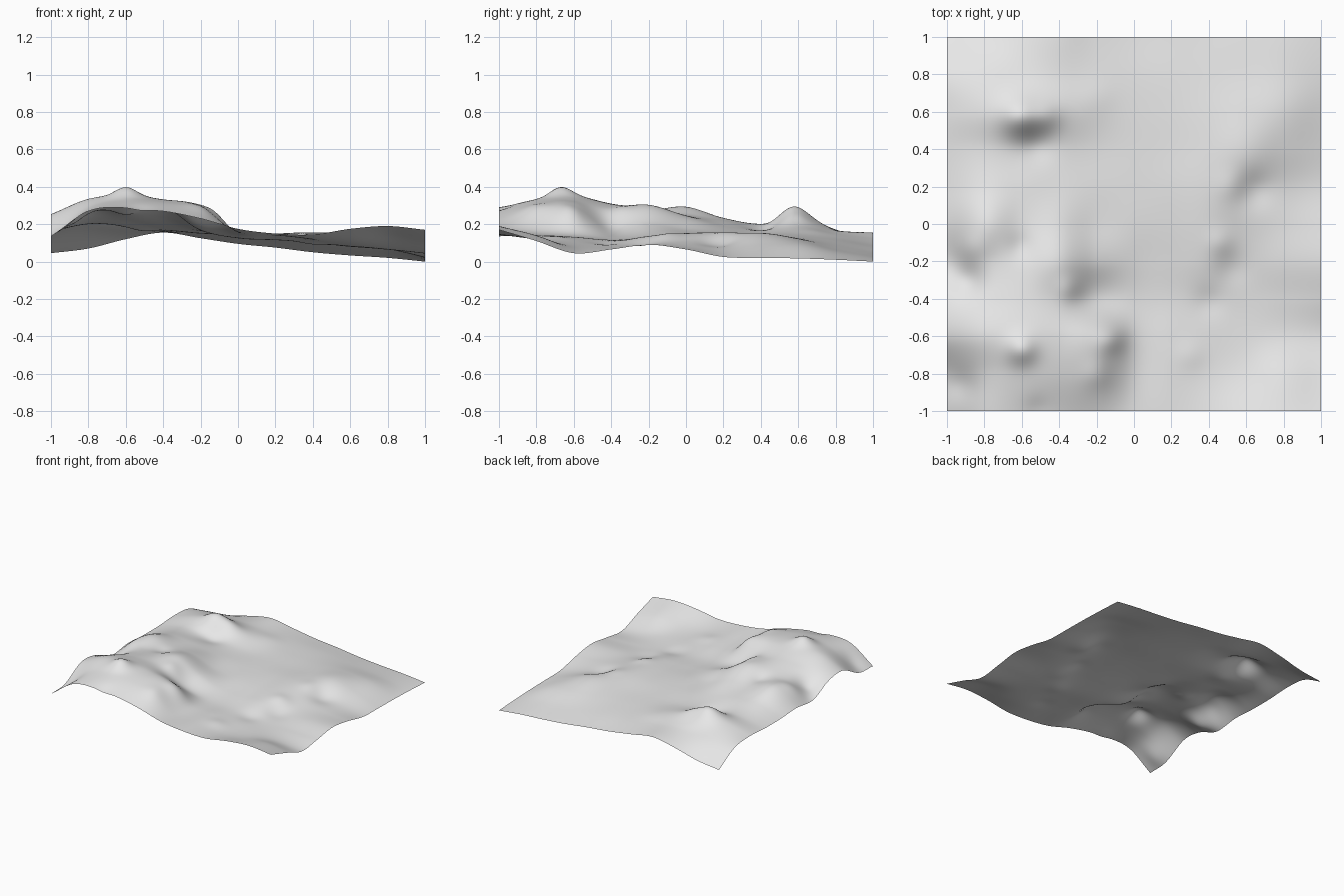
import bpy
import bmesh
import math

cube = bpy.data.objects.get("Cube")
if cube:
    bpy.data.objects.remove(cube, do_unlink=True)

# Cross-sections of the land from front to back, heights in hundredths,
# each one running evenly from x = -1 to x = 1
SECTIONS = [
    [13.5, 27, 29, 27, 23, 17.5, 15, 14.5, 17.5, 19, 17],
    [16, 29, 33, 32, 28, 16, 14, 12, 12, 14, 11],
    [25, 33.5, 35, 33, 29, 15, 13, 11, 9, 7, 4.5],
    [23, 29, 31, 28, 17, 12.5, 11.5, 10.5, 8, 7, 6.5],
    [15, 26, 28, 30, 20, 14, 13, 13.5, 9.5, 9, 9],
    [17, 29, 25, 24, 17, 15, 14.5, 15, 11, 8, 6.5],
    [16, 23, 22, 19, 16, 15, 15, 15.5, 13, 7, 2.5],
    [16, 20, 19, 17, 15, 14.5, 14, 14.5, 15, 9, 2],
    [17, 22, 24, 20, 16, 14, 13, 12.5, 12, 9, 1.7],
    [15, 17, 17, 16.5, 14.5, 12.5, 11, 9, 7, 5, 1],
    [4.5, 7, 12, 15.5, 12.5, 9.5, 7.5, 5, 3.3, 2, 0],
]

# Sharper peaks and hollows: x, y, height, radius
HILLS = [
    # back peak and its shoulder
    (-0.61, 0.57, 0.055, 0.10),
    (-0.47, 0.58, 0.025, 0.08),
    (-0.52, 0.42, -0.02, 0.09),
    (-0.20, 0.68, 0.008, 0.10),
    # front peak and the hills around it
    (-0.60, -0.67, 0.05, 0.08),
    (-0.12, -0.62, 0.025, 0.07),
    (-0.20, -0.80, 0.015, 0.08),
    (-0.92, -0.86, -0.02, 0.08),
    (-0.52, -1.00, -0.012, 0.07),
    # left ridge hollows and knolls
    (-0.89, -0.31, -0.04, 0.09),
    (-0.88, -0.13, 0.025, 0.09),
    (-0.60, -0.12, -0.015, 0.07),
    (-0.35, -0.35, 0.02, 0.07),
    # right ridge and the step below it
    (0.52, 0.20, 0.012, 0.08),
    (0.64, 0.18, -0.03, 0.10),
    (0.46, -0.10, 0.012, 0.07),
    (0.52, -0.24, -0.015, 0.09),
    (0.40, -0.42, -0.012, 0.08),
    (0.30, -0.70, 0.01, 0.08),
]

CELLS = 110


def spline(values, t):
    """Smooth curve through evenly spaced values, t from -1 to 1."""
    last = len(values) - 1
    place = (t + 1) / 2 * last
    i = min(max(int(place), 0), last - 1)
    f = place - i
    b, c = values[i], values[i + 1]
    a = values[i - 1] if i > 0 else 2 * b - c
    d = values[i + 2] if i + 2 <= last else 2 * c - b
    return b + 0.5 * f * (c - a + f * (2 * a - 5 * b + 4 * c - d
                                       + f * (3 * (b - c) + d - a)))


def land_height(x, y):
    """Blend the cross-sections, then add the local hills."""
    z = spline([spline(section, x) for section in SECTIONS], y) / 100
    for hx, hy, height, radius in HILLS:
        distance = math.hypot(x - hx, y - hy) / radius
        z += height * math.exp(-distance * distance)
    return max(z, 0.0)


# Single colour for the whole surface
grey = bpy.data.materials.new("light_grey")
grey.use_nodes = True
colour = (0.8, 0.8, 0.8, 1.0)
grey.diffuse_color = colour
shader = next(n for n in grey.node_tree.nodes if n.type == 'BSDF_PRINCIPLED')
shader.inputs["Base Color"].default_value = colour

# Open sheet of terrain, raised point by point
bm = bmesh.new()
bmesh.ops.create_grid(bm, x_segments=CELLS, y_segments=CELLS, size=1.0)
for vert in bm.verts:
    vert.co.z = land_height(vert.co.x, vert.co.y)
for face in bm.faces:
    face.smooth = True
mesh = bpy.data.meshes.new("terrain")
bm.to_mesh(mesh)
bm.free()
mesh.materials.append(grey)

terrain = bpy.data.objects.new("terrain", mesh)
bpy.context.scene.collection.objects.link(terrain)
